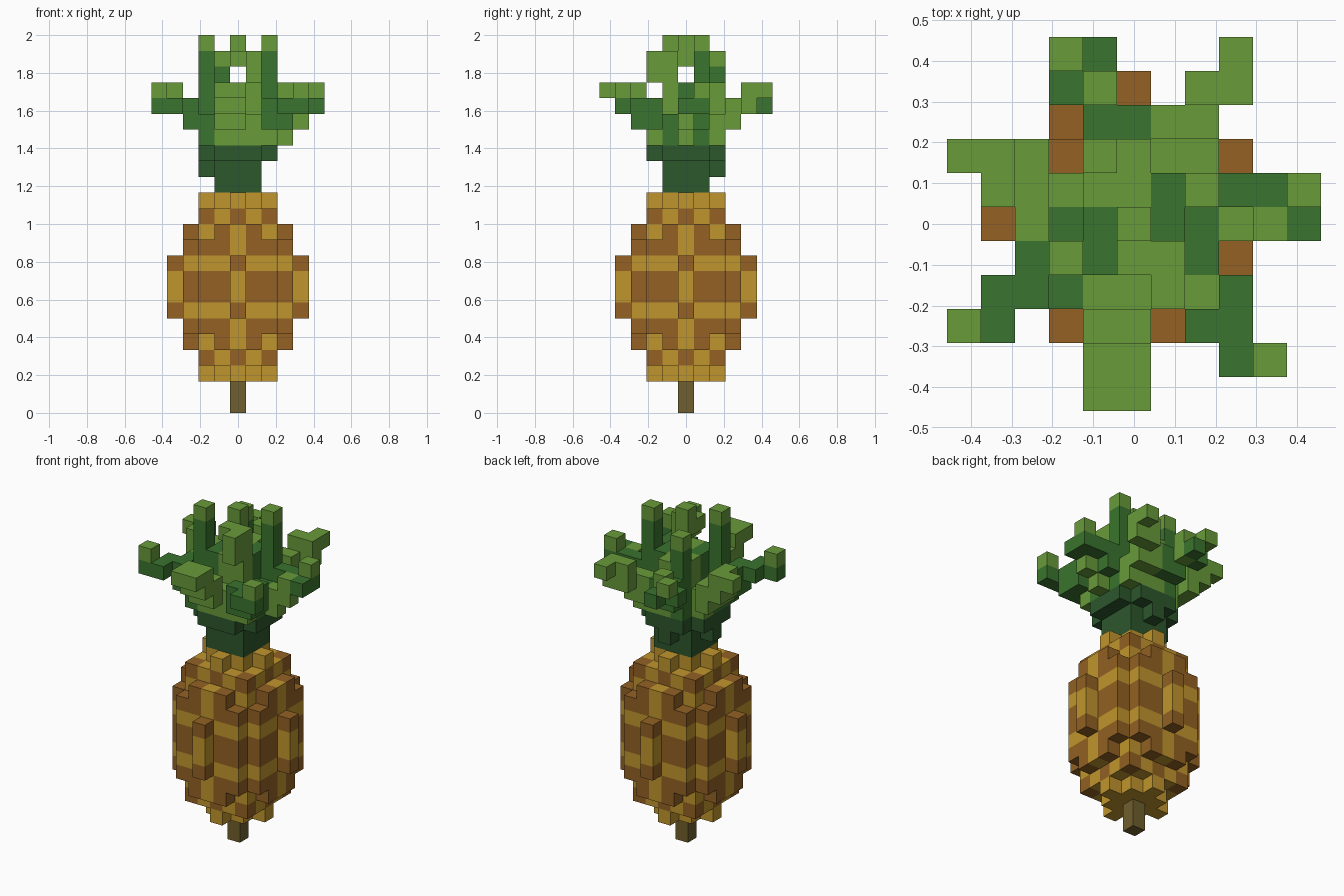
import bpy, bmesh
from mathutils import Vector

if "Cube" in bpy.data.objects:
    bpy.data.objects.remove(bpy.data.objects["Cube"], do_unlink=True)

U = 2 / 24  # side of one block


def material(name, rgb):
    lin = [((c / 255 + 0.055) / 1.055) ** 2.4 for c in rgb] + [1.0]
    m = bpy.data.materials.new(name)
    m.use_nodes = True
    m.diffuse_color = lin
    m.node_tree.nodes["Principled BSDF"].inputs["Base Color"].default_value = lin
    return m


MATS = {
    "G": material("gold rind", (192, 149, 45)),
    "B": material("brown rind", (147, 97, 35)),
    "S": material("olive stem", (112, 96, 46)),
    "D": material("dark green", (44, 87, 44)),
    "M": material("mid green", (58, 116, 46)),
    "L": material("light green", (104, 155, 58)),
}


def axis(a):
    v = Vector((0, 0, 0))
    v[a % 3] = 1
    return v


def build(name, blocks):
    """Make one object from {(i, j, k): colour letter}, outer faces only."""
    letters = sorted(set(blocks.values()))
    bm = bmesh.new()
    for cell, letter in blocks.items():
        c = Vector(cell) + axis(2) / 2
        for a in range(3):
            for s in (-1, 1):
                n, u, v = axis(a) * s, axis(a + 1), axis(a + 2) * s
                if tuple(int(t) for t in Vector(cell) + n) in blocks:
                    continue
                corners = (c + (n + p) / 2 for p in (-u - v, u - v, u + v, v - u))
                f = bm.faces.new([bm.verts.new(p * U) for p in corners])
                f.material_index = letters.index(letter)
    bmesh.ops.remove_doubles(bm, verts=bm.verts, dist=0.001)
    mesh = bpy.data.meshes.new(name)
    bm.to_mesh(mesh)
    bm.free()
    for letter in letters:
        mesh.materials.append(MATS[letter])
    bpy.context.collection.objects.link(bpy.data.objects.new(name, mesh))


def post(colour, i, j, low, high):
    """Upright column of blocks."""
    return {(i, j, k): colour for k in range(low, high + 1)}


def strip(colour, *points, base=15, tip=False):
    """Leaf strip along a path; it climbs one block per step from the middle."""
    top = base + (5 if colour == "L" else 4)
    path = [points[0]]
    for (i, j), (p, q) in zip(points, points[1:]):
        steps = max(abs(p - i), abs(q - j))
        path += [(i + (p - i) * t // steps, j + (q - j) * t // steps)
                 for t in range(1, steps + 1)]
    blocks = {}
    for i, j in path:
        low = min(base + max(abs(i), abs(j)), top)
        blocks |= post(colour, i, j, low, min(low + 1, top))
    if tip:  # light block standing on the end
        blocks[(*path[-1], top + 1)] = "L"
    return blocks


def rind(i, j, k):
    """Colour of the fruit at a block, or None outside it."""
    h = min(k, 15 - k)  # the fruit mirrors top to bottom
    b, a = sorted((abs(i), abs(j)))
    if h == 2:
        return "G" if a <= 1 or (a == 2 and b == 0) else None
    if h == 3:
        return ("G" if b == 1 else "B") if a <= 2 else None
    if h == 4:
        if a <= 2:
            return "G" if b == 2 else "B"
        return ("G" if b == 0 else "B") if a == 3 and b <= 1 else None
    if a == 4 and b == 0 and h >= 6:
        return "B" if h == 6 else "G"
    if a > 3 or b == 3:
        return None
    if h == 5:
        return "G" if b == 0 else "B"
    return "G" if h == 6 else "B"


# Fruit and stem
R = range(-4, 5)
cells = [(i, j, k) for i in R for j in R for k in range(2, 14)]
build("fruit", {c: rind(*c) for c in cells if rind(*c)})
build("stem", post("S", 0, 0, 0, 1))

# Neck of the crown, flaring out at the top
neck = post("D", -2, 0, 15, 15) | post("D", 0, 2, 15, 15)
for i in (-1, 0, 1):
    for j in (-1, 0, 1):
        neck |= post("D", i, j, 14, 17)
    for s in (-2, 2):
        neck |= post("D", i, s, 16, 16) | post("D", s, i, 16, 16)
build("crown_neck", neck)

# Spreading leaves
build("front_leaf", strip("L", (-1, -2), (-1, -5)) | strip("L", (0, -2), (0, -5)))
build("front_right_leaf", strip("M", (-3, -1))
      | strip("M", (-2, -2), (-4, -2), (-4, -3), (-5, -3), tip=True))
build("right_leaf", strip("M", (-2, 0)) | strip("L", (-3, 0))
      | strip("L", (-2, 1), (-4, 1)) | strip("L", (-3, 2), (-5, 2)))
build("back_leaf", strip("M", (-1, 2), (-1, 3), (0, 3)) | strip("L", (-1, 4))
      | strip("M", (-1, 5)) | strip("M", (-2, 4)) | strip("L", (-2, 5)))
build("back_left_leaf", strip("L", (1, 2), (1, 3))
      | strip("L", (2, 2), (2, 4), (3, 4), (3, 5)))
build("left_leaf", strip("M", (5, 0)) | strip("M", (2, 1), (5, 1), tip=True))
build("left_drooping_leaf", strip("M", (2, 0)) | strip("L", (3, 0), (4, 0), base=14))
build("front_left_leaf", strip("L", (1, -2), (2, -2)) | strip("M", (2, -1))
      | strip("M", (2, -3)) | strip("M", (3, -2), (3, -4), (4, -4), tip=True))

# Upright leaves, one on each side of the middle
for side, s in (("right", -1), ("left", 1)):
    build("upright_leaf_" + side, post("M", 2 * s, s, 17, 22) | post("L", 2 * s, s, 23, 23)
          | post("M", s, s, 18, 20) | post("M", s, 0, 18, 20))

# Light heart of the crown with a leaf curling over it, and the back upright leaf
heart = post("L", 1, -1, 18, 22) | post("L", 1, -2, 21, 22)
for j in (-1, 0, 1):
    heart |= post("L", 0, j, 18, 20)
heart |= post("L", 0, -1, 22, 22) | post("L", 0, 0, 22, 23)
build("curled_leaf", heart)
build("upright_leaf_back", post("L", -1, 1, 18, 20) | post("L", 0, 2, 17, 20)
      | post("M", -1, 2, 19, 21) | post("L", -1, 2, 22, 22))
